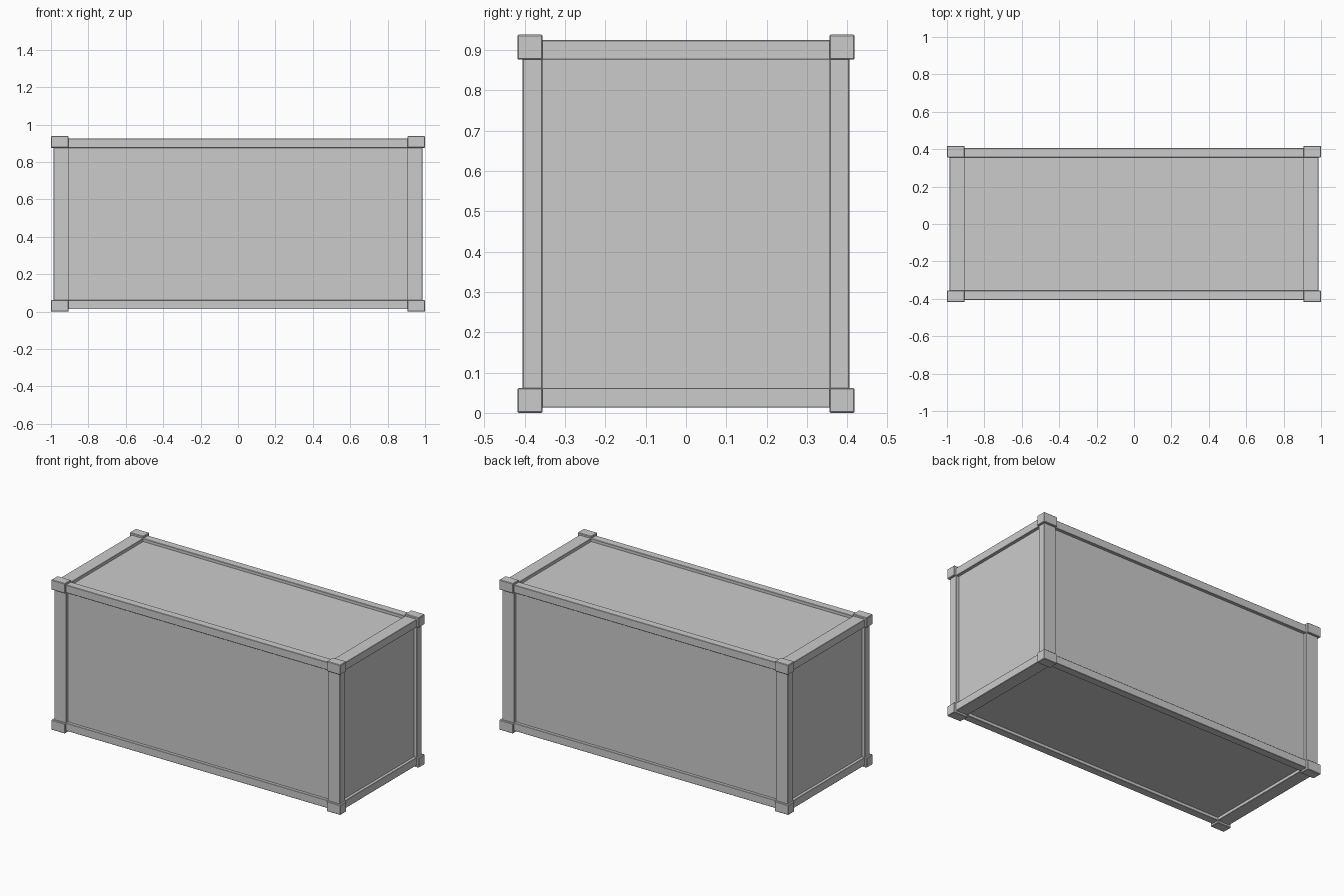
import bpy
from itertools import product

if "Cube" in bpy.data.objects:
    bpy.data.objects.remove(bpy.data.objects["Cube"])

X, Y, H = 1.0, 0.418, 0.938       # outer half length, half width, height
CX, CY, CZ = 0.095, 0.062, 0.062  # corner block size
R = 0.013                         # rails sit this far inside the corner blocks
P = 0.032                         # panels sit this far inside the corner blocks


def box(name, lo, hi, bevel=0.003):
    lo, hi = [[f(a, b) for a, b in zip(lo, hi)] for f in (min, max)]
    bpy.ops.mesh.primitive_cube_add(size=1, location=[(a + b) / 2 for a, b in zip(lo, hi)])
    ob = bpy.context.object
    ob.name = name
    ob.scale = [b - a for a, b in zip(lo, hi)]
    bpy.ops.object.transform_apply(location=False, rotation=False, scale=True)
    if bevel:
        m = ob.modifiers.new("edge_bevel", 'BEVEL')
        m.width = bevel
        m.segments = 1
    return ob


# Recessed panel body
box("panel_body", (-X + P, -Y + P, P), (X - P, Y - P, H - P), 0)

half = (X, Y, H / 2)
size = (CX, CY, CZ)

# Corner castings
for s in product((-1, 1), repeat=3):
    outer = [k * h for k, h in zip(s, half)]
    inner = [k * (h - c) for k, h, c in zip(s, half, size)]
    outer[2] += H / 2
    inner[2] += H / 2
    box("corner_block", outer, inner)

# Frame bars along each axis: long rails, end rails, corner posts
for axis, name in enumerate(("long_rail", "end_rail", "corner_post")):
    for s in product((-1, 1), repeat=2):
        signs = list(s)
        signs.insert(axis, 1)
        lo = [k * (h - c) for k, h, c in zip(signs, half, size)]
        hi = [k * (h - R) for k, h in zip(signs, half)]
        reach = half[axis] - size[axis] + 0.01
        lo[axis], hi[axis] = -reach, reach
        lo[2] += H / 2
        hi[2] += H / 2
        box(name, lo, hi, 0.002)
